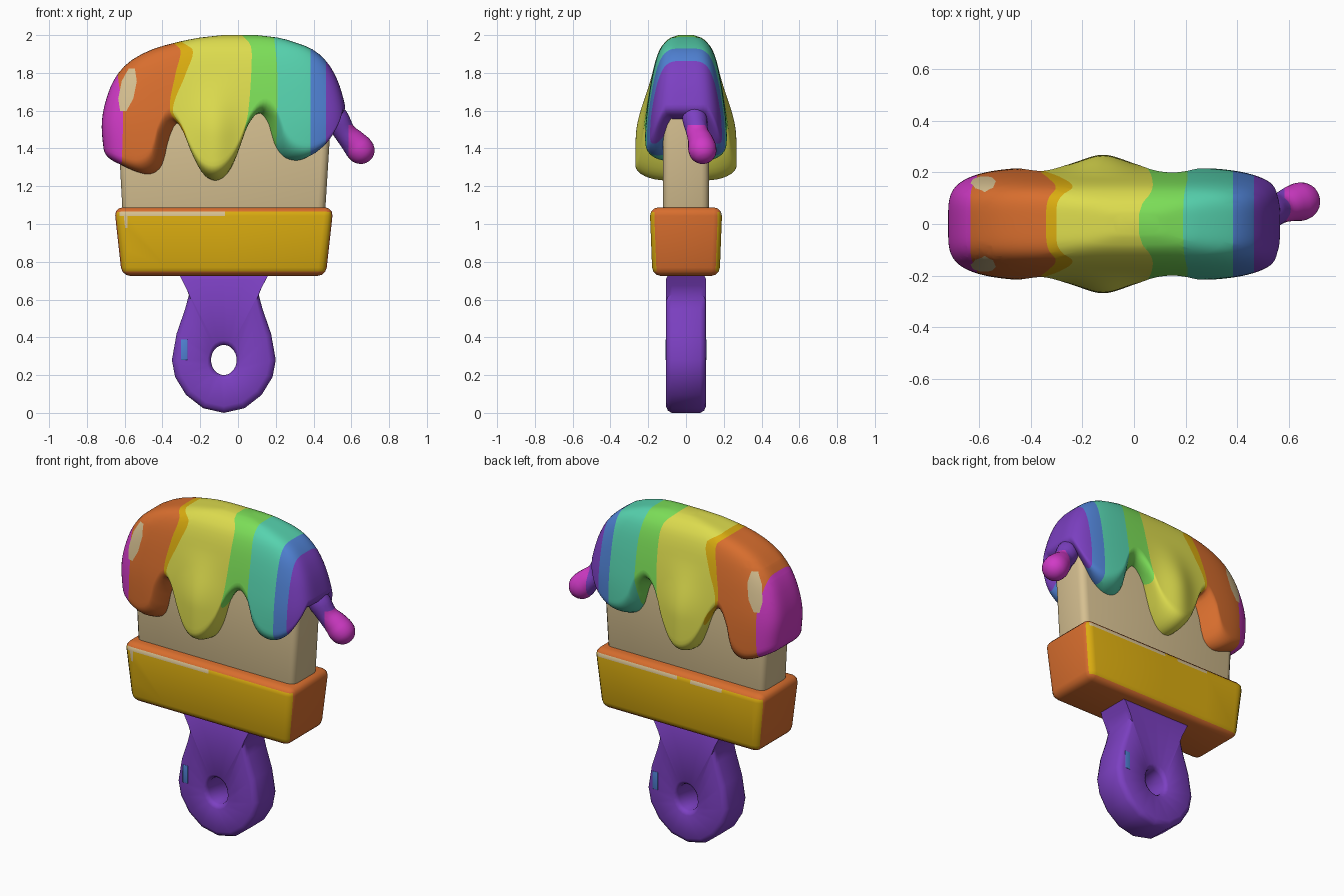
import bpy, bmesh, math
from mathutils import Vector

if "Cube" in bpy.data.objects:
    bpy.data.objects.remove(bpy.data.objects["Cube"])


def lin(c):
    c /= 255
    return c / 12.92 if c <= 0.04045 else ((c + 0.055) / 1.055) ** 2.4


COLOURS = {
    "magenta": (208, 58, 198), "orange": (216, 110, 46), "gold": (218, 172, 16),
    "yellow": (221, 220, 78), "green": (124, 222, 88), "teal": (86, 210, 174),
    "blue": (80, 130, 212), "purple": (124, 64, 194), "tan": (214, 192, 145),
}
NAMES = list(COLOURS)
MATS = []
for name, rgb in COLOURS.items():
    m = bpy.data.materials.new(name)
    m.diffuse_color = (*[lin(c) for c in rgb], 1)
    m.use_nodes = True
    m.node_tree.nodes["Principled BSDF"].inputs["Base Color"].default_value = m.diffuse_color
    MATS.append(m)


def finish(name, bm, rule, angle=60):
    """Turn a bmesh into an object; rule(face) gives the colour name."""
    bmesh.ops.recalc_face_normals(bm, faces=bm.faces[:])
    bm.normal_update()
    for f in bm.faces:
        f.material_index = NAMES.index(rule(f))
    me = bpy.data.meshes.new(name)
    bm.to_mesh(me)
    bm.free()
    for m in MATS:
        me.materials.append(m)
    ob = bpy.data.objects.new(name, me)
    bpy.context.collection.objects.link(ob)
    bpy.ops.object.select_all(action='DESELECT')
    ob.select_set(True)
    bpy.context.view_layer.objects.active = ob
    bpy.ops.object.shade_smooth_by_angle(angle=math.radians(angle))


def interp(table, x):
    """Smooth (Hermite) lookup in rows sorted by their first value."""
    if x <= table[0][0]:
        return table[0][1:]
    if x >= table[-1][0]:
        return table[-1][1:]
    i = next(k for k in range(len(table) - 1) if x <= table[k + 1][0])
    a, b = table[i], table[i + 1]
    p, q = table[max(i - 1, 0)], table[min(i + 2, len(table) - 1)]
    h = b[0] - a[0]
    t = (x - a[0]) / h
    out = []
    for j in range(1, len(a)):
        ma = (b[j] - p[j]) / (b[0] - p[0]) * h
        mb = (q[j] - a[j]) / (q[0] - a[0]) * h
        out.append((2*t**3 - 3*t*t + 1) * a[j] + (t**3 - 2*t*t + t) * ma
                   + (3*t*t - 2*t**3) * b[j] + (t**3 - t*t) * mb)
    return out


def loft(bm, rings, close=False):
    vs = [[bm.verts.new(p) for p in r] for r in rings]
    n = len(vs[0])
    for a, b in zip(vs, vs[1:] + (vs[:1] if close else [])):
        for k in range(n):
            bm.faces.new((a[k], a[(k + 1) % n], b[(k + 1) % n], b[k]))
    return vs


def cut(bm, co, no, near=None):
    faces = [f for f in bm.faces if near is None or near(f.calc_center_median())]
    geom = faces + list({e for f in faces for e in f.edges}) + list({v for f in faces for v in f.verts})
    bmesh.ops.bisect_plane(bm, geom=geom, plane_co=co, plane_no=no, dist=1e-5)


def tapered_box(low, high, bevel):
    """low/high = (z, left x, right x, half depth)."""
    bm = bmesh.new()
    rings = [[(l, -w, z), (r, -w, z), (r, w, z), (l, w, z)] for z, l, r, w in (low, high)]
    vs = loft(bm, rings)
    bm.faces.new(vs[0])
    bm.faces.new(vs[1])
    bmesh.ops.recalc_face_normals(bm, faces=bm.faces[:])
    bmesh.ops.bevel(bm, geom=bm.edges[:], offset=bevel, segments=3, profile=0.5, affect='EDGES')
    return bm


# Handle: ring-shaped section swept round the hanging hole
half = [(0, .46), (.12, .46), (.24, .46), (.205, .395), (.185, .345), (.205, .27), (.25, .14),
        (.275, 0), (.258, -.09), (.2, -.185), (.11, -.255), (0, -.28)]
outline = half + [(-x, z) for x, z in half[-2:0:-1]]
section = [(0, .08), (.008, .096), (.025, .106), (-.035, .106), (-.012, .096), (-.0001, .075)]
section += [(f, -y) for f, y in section[::-1]]
n = len(outline)
rings = []
for k, (px, pz) in enumerate(outline):
    a = 2 * math.pi * k / n
    h, p = Vector((.068 * math.sin(a), .08 * math.cos(a))), Vector((px, pz))
    d = (p - h).normalized()
    pts = [(h + d * f if f >= 0 else p + d * f, y) for f, y in section]
    rings.append([(-.075 + q.x, y, .28 + q.y) for q, y in pts])
bm = bmesh.new()
loft(bm, rings, close=True)
finish("handle", bm, lambda f: "purple", 40)

# Small glints on the handle, front left and back right
for name, s in (("handle_glint_front", -1), ("handle_glint_back", 1)):
    bm = tapered_box((.28, -.018, .018, .004), (.39, -.018, .018, .004), .003)
    for v in bm.verts:
        v.co.x += -.075 + s * .21
        v.co.y += s * .104
    finish(name, bm, lambda f: "blue")

# Ferrule: gold front and back, orange elsewhere, pale strip on the upper edge
bm = tapered_box((.725, -.615, .465, .178), (1.088, -.655, .505, .192), .045)
for x in (-.585, -.375, -.16, -.07):
    cut(bm, (x, 0, 0), (1, 0, 0))
cut(bm, (0, 0, .98), (0, 0, 1), lambda c: c.y < -.1 and c.x < -.585)


def ferrule_colour(f):
    c, nn = f.calc_center_median(), f.normal
    if abs(nn.y) < .5 or abs(nn.z) > .45:
        return "orange"
    if nn.z > .15 and abs(nn.y) > .8:
        if (c.y < 0 and c.x < -.07) or (c.y > 0 and (c.x > -.07 or -.375 < c.x < -.16)):
            return "tan"
    if c.y < 0 and c.x < -.585 and c.z > .98 and nn.y < -.97:
        return "tan"
    return "gold"


finish("ferrule", bm, ferrule_colour, 40)

# Bristle block
bm = tapered_box((1.04, -.61, .46, .122), (1.68, -.645, .50, .122), .04)
finish("bristles", bm, lambda f: "tan", 40)

# Paint coat: rings of a rounded box that end in a dripping lower edge
SHAPE = [(1.2, -.68, .52, .222), (1.4, -.712, .56, .222), (1.55, -.72, .577, .214),
         (1.7, -.685, .548, .195), (1.8, -.632, .508, .177), (1.87, -.56, .46, .16),
         (1.93, -.44, .385, .136), (1.965, -.31, .29, .108), (1.987, -.2, .21, .08),
         (2.0, -.08, .1, .04)]
EDGE = [(-.72, 1.32), (-.6, 1.27), (-.52, 1.265), (-.455, 1.32), (-.42, 1.44), (-.37, 1.53),
        (-.31, 1.48), (-.25, 1.34), (-.2, 1.26), (-.13, 1.23), (-.06, 1.26), (0, 1.35),
        (.06, 1.51), (.14, 1.585), (.2, 1.53), (.235, 1.43), (.29, 1.36), (.36, 1.335),
        (.42, 1.345), (.48, 1.39), (.52, 1.47), (.55, 1.55)]
COLS = 170


def unit_outline(power):
    """Rounded-box outline, points evenly spaced along its length."""
    dense = []
    for k in range(6001):
        a = 2 * math.pi * k / 6000
        c, s = math.cos(a), math.sin(a)
        r = (abs(c / .64) ** power + abs(s / .2) ** power) ** (-1 / power)
        dense.append(Vector((r * c, r * s)))
    run = [0]
    for p, q in zip(dense, dense[1:]):
        run.append(run[-1] + (q - p).length)
    out, j = [], 0
    for k in range(COLS):
        while run[j] < run[-1] * k / COLS:
            j += 1
        out.append((dense[j].x / .64, dense[j].y / .2))
    return out


def paint_point(u, v, z):
    l, r, w = interp(SHAPE, z)
    x = (l + r) / 2 + u * (r - l) / 2
    t = min(max((1.82 - z) / .35, 0), 1)
    w += .046 * math.exp(-((x + .12) / .11) ** 2) * t * t * (3 - 2 * t)
    return Vector((x, v * w, z))


upper = [2.0, 1.996, 1.987, 1.976, 1.962, 1.945, 1.925, 1.9, 1.87, 1.835, 1.8, 1.765, 1.73, 1.695]
columns = []
LIP = .08
for u, v in unit_outline(4.3):
    drop = interp(EDGE, -.076 + u * .636)[0]
    col = [paint_point(u, v, z) for z in upper]
    start = drop + LIP
    for k in range(1, 16):
        col.append(paint_point(u, v, 1.68 + (start - 1.68) * k / 15))
    for k in range(1, 9):
        a = math.pi / 2 * k / 8
        z = start - LIP * math.sin(a)
        inner = Vector((-.075 + u * .52, v * .1, z))
        col.append(inner.lerp(paint_point(u, v, z), math.cos(a)))
    columns.append(col)
bm = bmesh.new()
vs = loft(bm, [list(r) for r in zip(*columns)])
bm.faces.new(vs[0])

# Colour bands: cut along wavering lines x(z), then pick by position
BANDS = [
    [(1.2, -.62), (1.6, -.61), (1.8, -.635), (2, -.6)],
    [(1.3, -.275), (1.5, -.30), (1.6, -.36), (1.8, -.33), (1.92, -.305), (1.965, -.35)],
    [(1.3, -.25), (1.5, -.285), (1.6, -.345), (1.8, -.275), (1.92, -.24), (1.965, -.30)],
    [(1.5, .035), (1.6, .055), (1.85, .072), (1.95, .065), (2, .02)],
    [(1.2, .2), (1.8, .208), (2, .19)],
    [(1.2, .385), (2, .385)],
    [(1.2, .465), (2, .465)],
]
for band in BANDS:
    for v in bm.verts:
        v.co.x -= interp(band, v.co.z)[0]
    cut(bm, (0, 0, 0), (1, 0, 0))
    for v in bm.verts:
        v.co.x += interp(band, v.co.z)[0]

# Slanted eight-sided highlight, cut through front and back
GLINT = Vector((-.585, 0, 1.71))
normals = [Vector((math.cos(a) / .04, 0, math.sin(a) / .112 - math.cos(a) * .2 / .04))
           for a in (math.pi * k / 4 for k in range(8))]
for no in normals:
    cut(bm, GLINT + no / no.length_squared, no,
        lambda c: abs(c.x - GLINT.x) < .1 and abs(c.z - GLINT.z) < .16)


def paint_colour(f):
    c = f.calc_center_median()
    if abs(c.y) > .06 and all((c - GLINT).dot(no) < 1 for no in normals):
        return "tan"
    return NAMES[sum(c.x > interp(b, c.z)[0] for b in BANDS)]


finish("paint_coat", bm, paint_colour, 80)

# Hanging drip at the right end, with a magenta tip
PATH = [(0, .47, .03, 1.63, .05), (1, .52, .045, 1.56, .065), (2, .565, .06, 1.485, .058),
        (3, .61, .078, 1.435, .068), (4, .65, .088, 1.39, .074), (5, .695, .1, 1.335, .05)]
rings = []
for s in [k / 4 for k in range(20)] + [4.85, 4.94, 4.99]:
    p = Vector(interp(PATH, s)[:3])
    r = interp(PATH, s)[3] if s < 4 else .074 * math.sqrt(1 - (s - 4) ** 2)
    axis = Vector(interp(PATH, min(s + .3, 5))[:3]) - Vector(interp(PATH, max(s - .3, 0))[:3])
    side = axis.cross(Vector((0, 1, 0))).normalized()
    other = axis.normalized().cross(side)
    rings.append([p + r * (math.cos(a) * side + math.sin(a) * other)
                  for a in (2 * math.pi * k / 24 for k in range(24))])
bm = bmesh.new()
vs = loft(bm, rings)
bm.faces.new(vs[0])
bm.faces.new(vs[-1])
cut(bm, (.585, 0, 0), (1, 0, 0))
cut(bm, (0, 0, 1.525), (0, 0, 1))


def drip_colour(f):
    c = f.calc_center_median()
    return "magenta" if c.x > .585 and c.z < 1.525 else "purple"


finish("hanging_drip", bm, drip_colour, 80)
